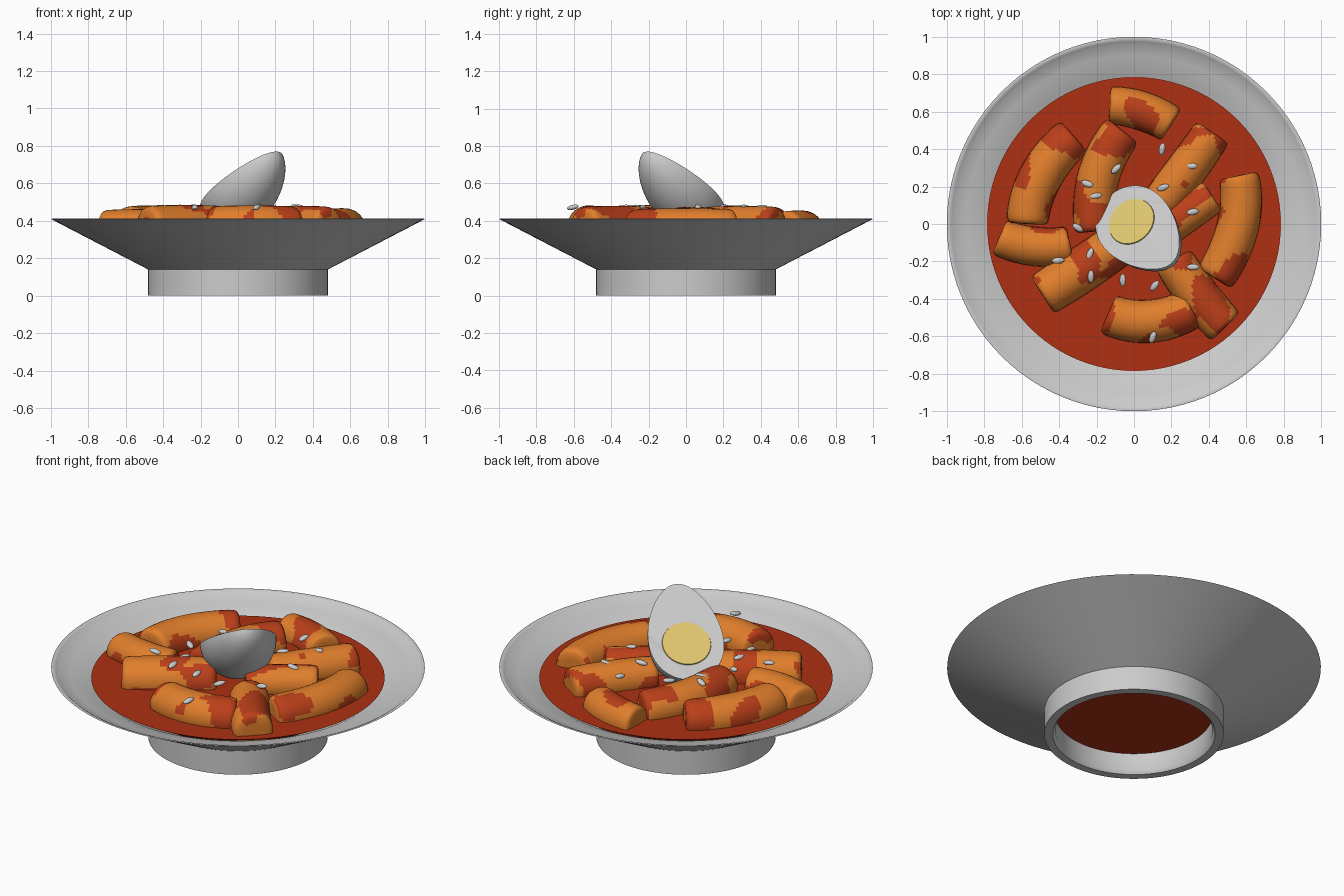
import bpy, bmesh, math, random
from mathutils import Vector, Matrix, noise

if "Cube" in bpy.data.objects:
    bpy.data.objects.remove(bpy.data.objects["Cube"])

random.seed(4)


def material(name, rgb):
    m = bpy.data.materials.new(name)
    m.diffuse_color = (*rgb, 1)
    m.use_nodes = True
    m.node_tree.nodes["Principled BSDF"].inputs["Base Color"].default_value = m.diffuse_color
    return m


SAUCE = material("sauce_red", (0.42, 0.03, 0.006))
ORANGE = material("cake_orange", (0.75, 0.21, 0.025))
RED = material("cake_red", (0.50, 0.05, 0.01))
YOLK = material("yolk_yellow", (0.75, 0.57, 0.16))


def finish(name, bm, mats=(), angle=40):
    bmesh.ops.recalc_face_normals(bm, faces=bm.faces)
    me = bpy.data.meshes.new(name)
    bm.to_mesh(me)
    bm.free()
    for m in mats:
        me.materials.append(m)
    ob = bpy.data.objects.new(name, me)
    bpy.context.collection.objects.link(ob)
    bpy.ops.object.select_all(action='DESELECT')
    ob.select_set(True)
    bpy.context.view_layer.objects.active = ob
    bpy.ops.object.shade_smooth_by_angle(angle=math.radians(angle))
    return ob


def bridge(bm, a, b):
    n = len(a)
    return [bm.faces.new((a[i], a[(i + 1) % n], b[(i + 1) % n], b[i])) for i in range(n)]


def lathe(name, profile, closed, mats=(), n=96):
    bm = bmesh.new()
    rings = [[bm.verts.new((r * math.cos(2 * math.pi * i / n),
                            r * math.sin(2 * math.pi * i / n), z)) for i in range(n)]
             for r, z in profile]
    for a, b in zip(rings, rings[1:]):
        bridge(bm, a, b)
    if closed:
        bridge(bm, rings[-1], rings[0])
    else:
        bm.faces.new(rings[0])
        bm.faces.new(rings[-1])
    return finish(name, bm, mats)


# Bowl with hollow foot ring
lathe("bowl", [(1.0, 0.41), (0.48, 0.14), (0.48, 0.0), (0.435, 0.0), (0.42, 0.02),
               (0.42, 0.15), (0.60, 0.24), (0.78, 0.34), (0.90, 0.378), (0.96, 0.393),
               (0.975, 0.405), (0.99, 0.412)], True)

# Sauce filling the bowl
lathe("sauce", [(0.425, 0.12), (0.43, 0.15), (0.60, 0.25), (0.785, 0.35)], False, [SAUCE])


# Rice cakes: round bent tubes with softly rounded ends
def rice_cake(k, p0, p1, p2, r, z, n=32, steps=26):
    p0, p1, p2 = (Vector((*p, z)) for p in (p0, p1, p2))

    def at(t):
        return (p0 * (2 * (t - .5) * (t - 1)) + p1 * (4 * t * (1 - t)) + p2 * (2 * t * (t - .5)))

    stations = [(0, 0.5), (0.003, 0.8), (0.02, 0.93), (0.05, 0.985)]
    stations += [(0.05 + 0.9 * i / steps, 1 + 0.04 * math.sin(math.pi * i / steps))
                 for i in range(1, steps)]
    stations += [(1 - t, s) for t, s in reversed(stations[:4])]
    bm = bmesh.new()
    rings = []
    for t, s in stations:
        c = at(t)
        tan = (at(t + .01) - at(t - .01)).normalized()
        side = tan.cross(Vector((0, 0, 1))).normalized()
        rings.append([bm.verts.new(c + side * (r * s * math.cos(2 * math.pi * i / n))
                                   + Vector((0, 0, r * s * math.sin(2 * math.pi * i / n))))
                      for i in range(n)])
    for a, b in zip(rings, rings[1:]):
        bridge(bm, a, b)
    bm.faces.new(rings[0])
    bm.faces.new(rings[-1])
    # red sauce smears
    for f in bm.faces:
        c = f.calc_center_median()
        f.material_index = int(noise.noise(c * 5 + Vector((k * 3.1, 0, 0))) > 0.14)
    finish(f"rice_cake_{k}", bm, [ORANGE, RED])


cakes = [
    ((-.32, .47), (-.50, .25), (-.57, .00), .112, .365),
    ((-.06, .50), (-.19, .25), (-.21, -.04), .108, .367),
    ((-.13, .635), (.04, .605), (.20, .53), .100, .352),
    ((.42, .49), (.28, .29), (.13, .10), .105, .370),
    ((.42, .15), (.26, .04), (.10, -.08), .095, .375),
    ((.56, .26), (.555, -.01), (.43, -.29), .108, .355),
    ((-.49, -.38), (-.29, -.25), (-.07, -.10), .118, .362),
    ((.49, -.55), (.34, -.38), (.21, -.19), .108, .368),
    ((-.14, -.48), (.08, -.52), (.31, -.45), .110, .368),
    ((-.72, -.07), (-.53, -.12), (-.34, -.11), .100, .358),
]
for k, c in enumerate(cakes, 1):
    rice_cake(k, *c)

# Half egg leaning out of the bowl, cut face up and towards the back left
a = math.radians(34.8)
h = math.sqrt(0.5)
ax = Vector((h * math.cos(a), -h * math.cos(a), math.sin(a)))
ay = Vector((h, h, 0))
az = ax.cross(ay)
place = Matrix.Translation((0.032, -0.032, 0.60)) @ Matrix((ax, ay, az)).transposed().to_4x4()

bm = bmesh.new()
bmesh.ops.create_uvsphere(bm, u_segments=64, v_segments=32, radius=1)
bmesh.ops.rotate(bm, verts=bm.verts, matrix=Matrix.Rotation(math.pi / 2, 3, 'Y'))
for v in bm.verts:
    w = 0.2 * (1 - 0.2 * v.co.x)
    v.co = (v.co.x * 0.298, v.co.y * w, v.co.z * w)
res = bmesh.ops.bisect_plane(bm, geom=bm.verts[:] + bm.edges[:] + bm.faces[:],
                             plane_co=(0, 0, 0), plane_no=(0, 0, 1), clear_outer=True)
bmesh.ops.holes_fill(bm, edges=[e for e in bm.edges if e.is_boundary], sides=0)
bm.transform(place)
finish("egg_white", bm)

bm = bmesh.new()
bmesh.ops.create_cone(bm, cap_ends=True, segments=48, radius1=0.134, radius2=0.130, depth=0.012,
                      matrix=place @ Matrix.Translation((-0.075, 0, 0)))
finish("egg_yolk", bm, [YOLK])

# Sesame seeds scattered on top: x, y, heading in degrees
seeds = [(.15, .40, 80), (.305, .31, 0), (-.095, .295, 45), (.155, .195, 20), (-.25, .215, -20),
         (-.205, .15, 10), (.315, .065, 10), (-.30, -.02, -35), (-.405, -.195, 5),
         (-.23, -.28, 90), (-.235, -.16, 70), (-.06, -.30, 90), (.11, -.33, 50),
         (.10, -.605, 70), (.315, -.23, 0)]
for i, (x, y, d) in enumerate(seeds, 1):
    bm = bmesh.new()
    bmesh.ops.create_uvsphere(bm, u_segments=16, v_segments=10, radius=1)
    bm.transform(Matrix.Translation((x, y, 0.472))
                 @ Matrix.Rotation(math.radians(d), 4, 'Z')
                 @ Matrix.Rotation(random.uniform(-.3, .3), 4, 'Y')
                 @ Matrix.Diagonal((0.034, 0.017, 0.013, 1)))
    finish(f"sesame_seed_{i}", bm)
